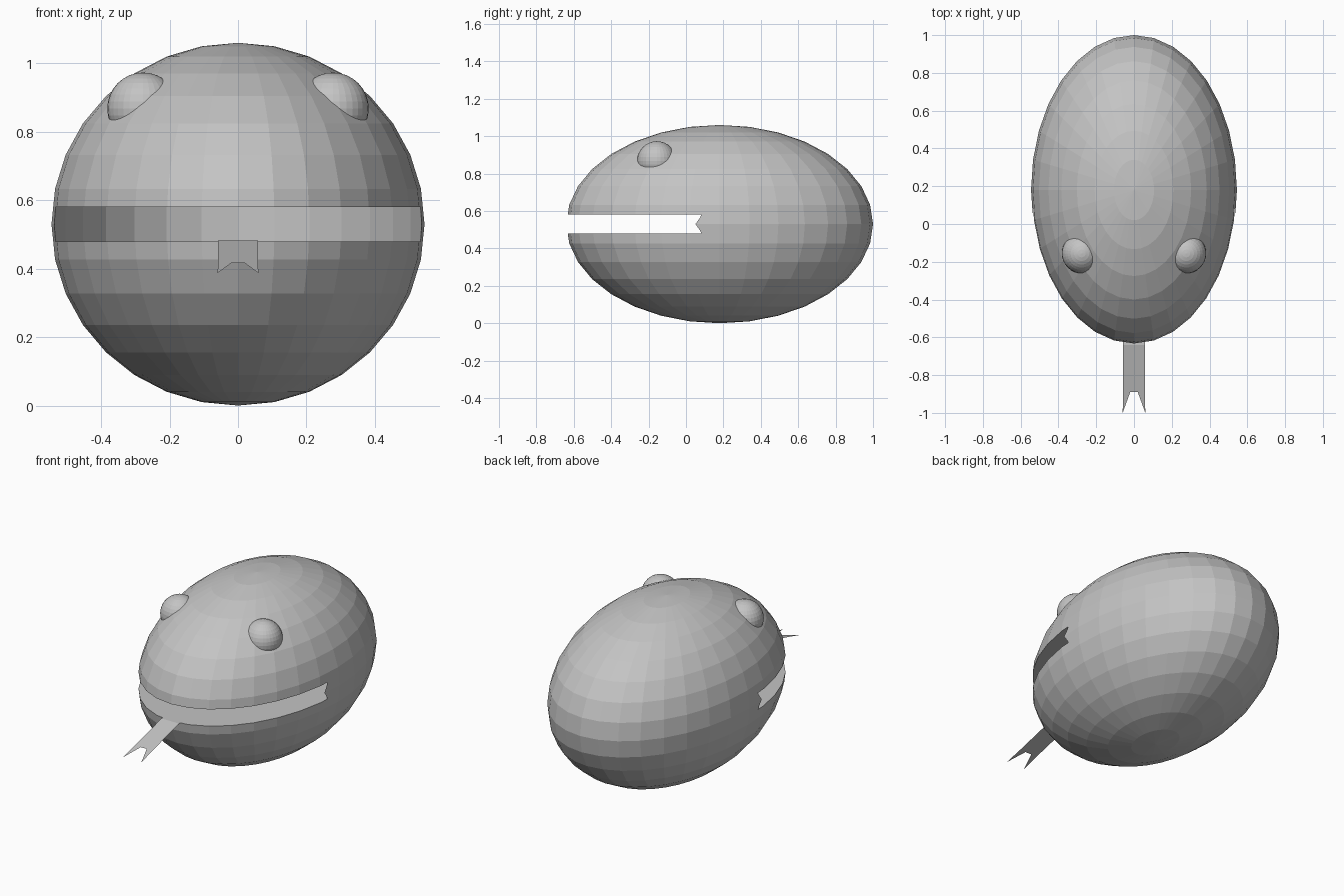
import bpy, bmesh
from mathutils import Vector

if "Cube" in bpy.data.objects:
    bpy.data.objects.remove(bpy.data.objects["Cube"])

grey = bpy.data.materials.new("plain grey")
grey.diffuse_color = (0.55, 0.55, 0.55, 1)
grey.use_nodes = True
grey.node_tree.nodes["Principled BSDF"].inputs["Base Color"].default_value = grey.diffuse_color


def ellipsoid(name, centre, radii):
    bpy.ops.mesh.primitive_uv_sphere_add(segments=32, ring_count=16, radius=1, location=centre)
    ob = bpy.context.object
    ob.name = name
    ob.scale = radii
    bpy.ops.object.transform_apply(location=True, rotation=False, scale=True)
    ob.data.materials.append(grey)
    return ob


# Head: flat-faced egg lying along y
head = ellipsoid("head", (0, 0.18, 0.53), (0.545, 0.82, 0.53))

# Mouth: flat elliptical slot cut into the front half
bpy.ops.mesh.primitive_cylinder_add(vertices=32, radius=1, depth=1, location=(0, -0.06, 0.53))
cutter = bpy.context.object
cutter.name = "mouth_cutter"
cutter.scale = (0.545, 0.7, 0.1)
bpy.ops.object.transform_apply(location=True, rotation=False, scale=True)
cutter.data.materials.append(grey)
cutter.hide_render = True
mod = head.modifiers.new("mouth", 'BOOLEAN')
mod.operation = 'DIFFERENCE'
mod.solver = 'EXACT'
mod.object = cutter
bpy.context.view_layer.objects.active = head
bpy.ops.object.modifier_apply(modifier=mod.name)
bpy.data.objects.remove(cutter)

# Eyes: small balls sunk into the head
for side, name in ((-1, "left_eye"), (1, "right_eye")):
    ellipsoid(name, (side * 0.277, -0.156, 0.868), (0.105, 0.105, 0.105))

# Tongue: thin forked strip lying on the mouth floor, then sloping down
bm = bmesh.new()
rows = [(0.058, -0.45, 0.483), (0.058, -0.64, 0.482), (0.058, -0.89, 0.416)]
grid = [[bm.verts.new((x, y, z)) for x in (-w, -0.02, 0.02, w)] for w, y, z in rows]
for a, b in zip(grid, grid[1:]):
    for i in range(3):
        bm.faces.new((a[i], b[i], b[i + 1], a[i + 1]))
for outer, inner, s in ((0, 1, -1), (3, 2, 1)):
    tip = bm.verts.new((s * 0.06, -1.0, 0.387))
    bm.faces.new((grid[2][outer], tip, grid[2][inner]))
bmesh.ops.recalc_face_normals(bm, faces=bm.faces)
if sum((f.normal for f in bm.faces), Vector()).z < 0:
    bmesh.ops.reverse_faces(bm, faces=bm.faces)
mesh = bpy.data.meshes.new("tongue")
bm.to_mesh(mesh)
bm.free()
mesh.materials.append(grey)
bpy.context.collection.objects.link(bpy.data.objects.new("tongue", mesh))
